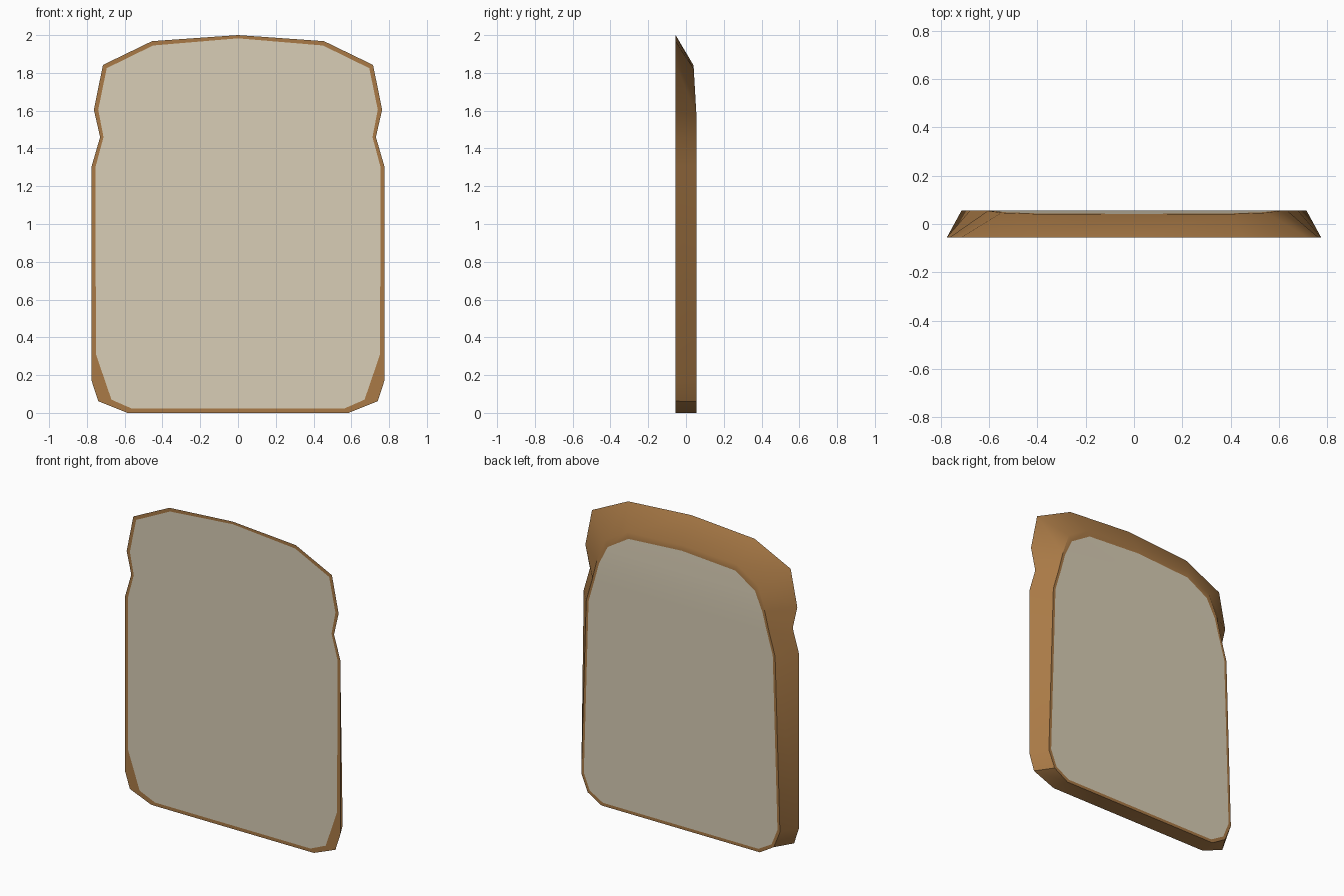
import bpy, bmesh, math

if "Cube" in bpy.data.objects:
    bpy.data.objects.remove(bpy.data.objects["Cube"])

Y0, Y1 = -0.055, 0.055

# Right-half outlines (x, z), from top centre to bottom corner
front_edge = [(0, 2.0), (.455, 1.968), (.715, 1.842), (.763, 1.605), (.73, 1.46),
              (.775, 1.305), (.775, .17), (.74, .062), (.585, 0)]
front_crumb = [(0, 1.983), (.45, 1.945), (.695, 1.825), (.74, 1.605), (.712, 1.46),
               (.755, 1.30), (.752, .31), (.67, .07), (.56, .022)]
back_edge = [(0, 1.84), (.395, 1.82), (.55, 1.725), (.605, 1.58), (.635, 1.46),
             (.68, 1.305), (.715, .17), (.67, .06), (.57, 0)]
back_crumb = [(0, 1.805), (.385, 1.78), (.53, 1.69), (.588, 1.57), (.618, 1.46),
              (.663, 1.305), (.697, .18), (.655, .075), (.56, .02)]


def back_y(z):
    # the back leans forward slightly near the top
    return Y1 - 0.015 * max(0, z - 1.58) / 0.26


def material(name, colour):
    m = bpy.data.materials.new(name)
    m.diffuse_color = (*colour, 1)
    m.use_nodes = True
    m.node_tree.nodes["Principled BSDF"].inputs["Base Color"].default_value = m.diffuse_color
    return m


bm = bmesh.new()


def ring(half, depth):
    # closed outline: down the right side, back up the mirrored left side
    pts = half + [(-x, z) for x, z in reversed(half[1:])]
    return [bm.verts.new((x, depth(z), z)) for x, z in pts]


def bridge(a, b):
    n = len(a)
    for i in range(n):
        j = (i + 1) % n
        bm.faces.new((a[i], a[j], b[j], b[i])).material_index = 0


def fill(r):
    # horizontal strips between mirrored points
    n = len(r)
    for i in range(n // 2):
        quad = [r[i], r[i + 1], r[n - 1 - i], r[(n - i) % n]]
        bm.faces.new(list(dict.fromkeys(quad))).material_index = 1


fc = ring(front_crumb, lambda z: Y0)
fe = ring(front_edge, lambda z: Y0)
be = ring(back_edge, back_y)
bc = ring(back_crumb, back_y)
for a, b in ((fc, fe), (fe, be), (be, bc)):
    bridge(a, b)
fill(fc)
fill(bc)
bmesh.ops.recalc_face_normals(bm, faces=bm.faces)

# Bread slice: crust rim with crumb faces
mesh = bpy.data.meshes.new("bread_slice")
bm.to_mesh(mesh)
bm.free()
mesh.materials.append(material("crust brown", (.40, .195, .062)))
mesh.materials.append(material("crumb cream", (.69, .615, .465)))
obj = bpy.data.objects.new("bread_slice", mesh)
bpy.context.collection.objects.link(obj)
bpy.context.view_layer.objects.active = obj
obj.select_set(True)
bpy.ops.object.shade_smooth_by_angle(angle=math.radians(30))
